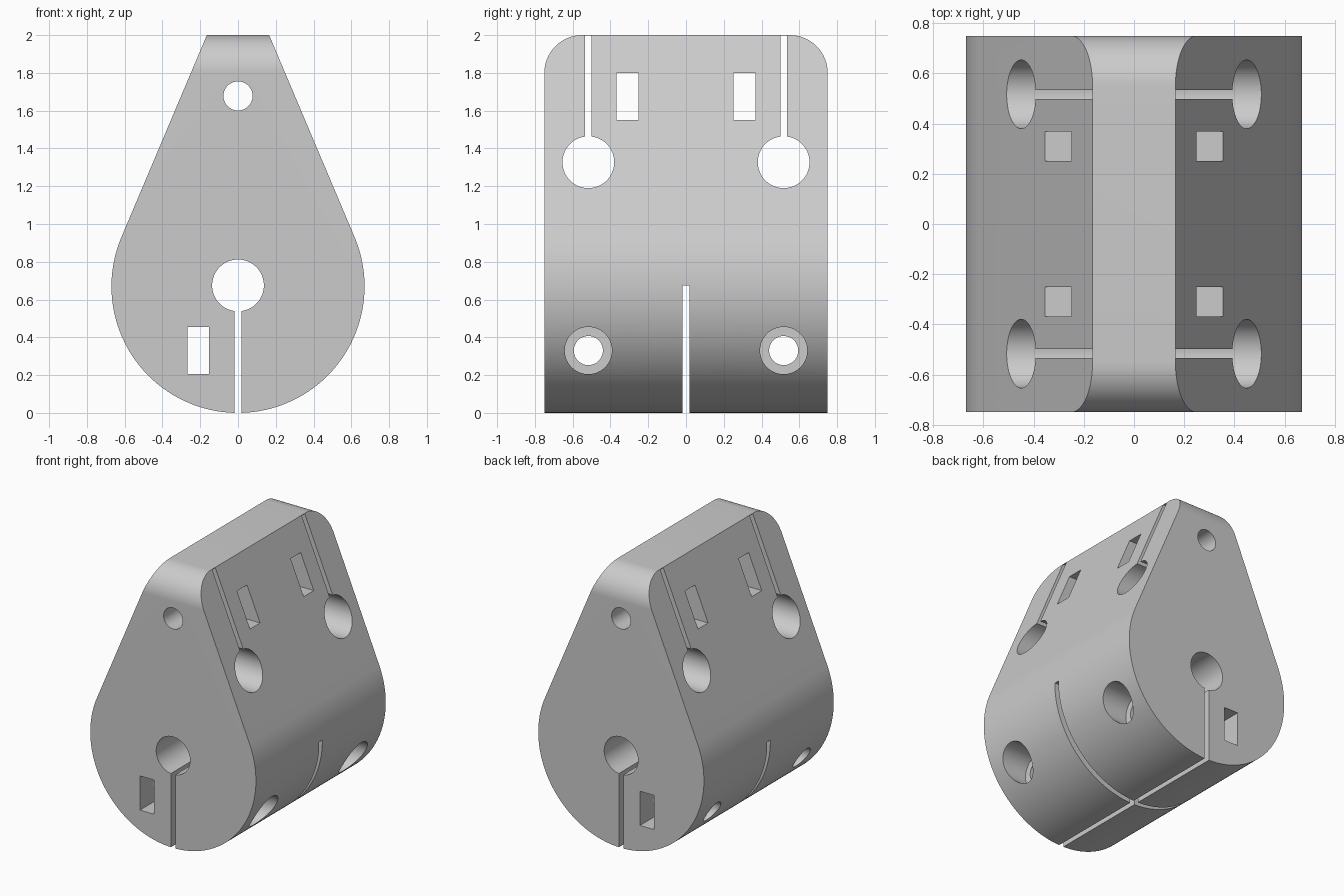
import bpy, bmesh, math
from mathutils import Vector

if "Cube" in bpy.data.objects:
    bpy.data.objects.remove(bpy.data.objects["Cube"])

# One plain grey
grey = bpy.data.materials.new("plain grey")
grey.use_nodes = True
colour = (0.6, 0.6, 0.6, 1)
grey.diffuse_color = colour
grey.node_tree.nodes["Principled BSDF"].inputs["Base Color"].default_value = colour

R = 0.67          # round base radius
DEPTH = 0.75      # half length along y
TOP = 0.165       # half width of the flat top
CROSS_Y = 0.517   # y of the cross bores
SLIT = 0.018      # half width of the clamp slits


def arc(cu, cz, r, start, end, n):
    return [(cu + r * math.cos(math.radians(start + (end - start) * i / n)),
             cz + r * math.sin(math.radians(start + (end - start) * i / n)))
            for i in range(n + 1)]


def prism(name, outline, axis, lo, hi):
    """Extrude a (u, z) outline along x or y."""
    bm = bmesh.new()
    place = (lambda u, z: (u, lo, z)) if axis == "y" else (lambda u, z: (lo, u, z))
    face = bm.faces.new([bm.verts.new(place(u, z)) for u, z in outline])
    new = bmesh.ops.extrude_face_region(bm, geom=[face])["geom"]
    move = Vector((0, hi - lo, 0) if axis == "y" else (hi - lo, 0, 0))
    bmesh.ops.translate(bm, vec=move, verts=[v for v in new if isinstance(v, bmesh.types.BMVert)])
    bmesh.ops.recalc_face_normals(bm, faces=bm.faces)
    mesh = bpy.data.meshes.new(name)
    bm.to_mesh(mesh)
    bm.free()
    mesh.materials.append(grey)
    obj = bpy.data.objects.new(name, mesh)
    bpy.context.collection.objects.link(obj)
    return obj


def boolean(cutter, operation="DIFFERENCE"):
    mod = body.modifiers.new(cutter.name, "BOOLEAN")
    mod.operation, mod.solver, mod.object = operation, "EXACT", cutter
    bpy.ops.object.modifier_apply(modifier=mod.name)
    bpy.data.objects.remove(cutter)


def bore(name, u, z, r, axis, lo=-1, hi=1):
    boolean(prism(name, arc(u, z, r, 0, 360, 64)[:-1], axis, lo, hi))


def slot(name, u0, u1, z0, z1, axis):
    boolean(prism(name, [(u0, z0), (u1, z0), (u1, z1), (u0, z1)], axis, -1, 1))


# Teardrop body: round base with tangent flanks up to the flat top
rise = 2 - R
tangent = math.degrees(math.atan2(rise, TOP) - math.acos(R / math.hypot(TOP, rise)))
outline = arc(0, R, R, 180 - tangent, 360 + tangent, 120) + [(TOP, 2), (-TOP, 2)]
body = prism("clamp_block", outline, "y", -DEPTH, DEPTH)
bpy.context.view_layer.objects.active = body
body.select_set(True)

# Rounded upper ends
f = 0.2
side = [(-DEPTH, -1), (DEPTH, -1)]
side += arc(DEPTH - f, 2 - f, f, 0, 90, 20) + arc(f - DEPTH, 2 - f, f, 90, 180, 20)
boolean(prism("end_rounding", side, "x", -1, 1), "INTERSECT")

# Lengthwise bores, nut slot and lower clamp slits
bore("main_bore", 0, 0.675, 0.137, "y")
bore("upper_bore", 0, 1.678, 0.077, "y")
slot("lower_nut_slot", -0.268, -0.153, 0.205, 0.455, "y")
slot("long_slit", -SLIT, SLIT, -1, 0.675, "y")
slot("cross_slit", -SLIT, SLIT, -1, 0.675, "x")

# Cross bores, upper slits, nut slots and counterbored screw holes
for s in (-1, 1):
    y = s * CROSS_Y
    bore("cross_bore", y, 1.327, 0.137, "x")
    slot("upper_slit", y - SLIT, y + SLIT, 1.327, 1.998, "x")
    slot("upper_nut_slot", s * 0.31 - 0.058, s * 0.31 + 0.058, 1.55, 1.8, "x")
    bore("screw_hole", y, 0.33, 0.077, "x")
    bore("screw_counterbore", y, 0.33, 0.125, "x", 0.4, 1)

bpy.ops.object.shade_smooth_by_angle(angle=math.radians(25))
